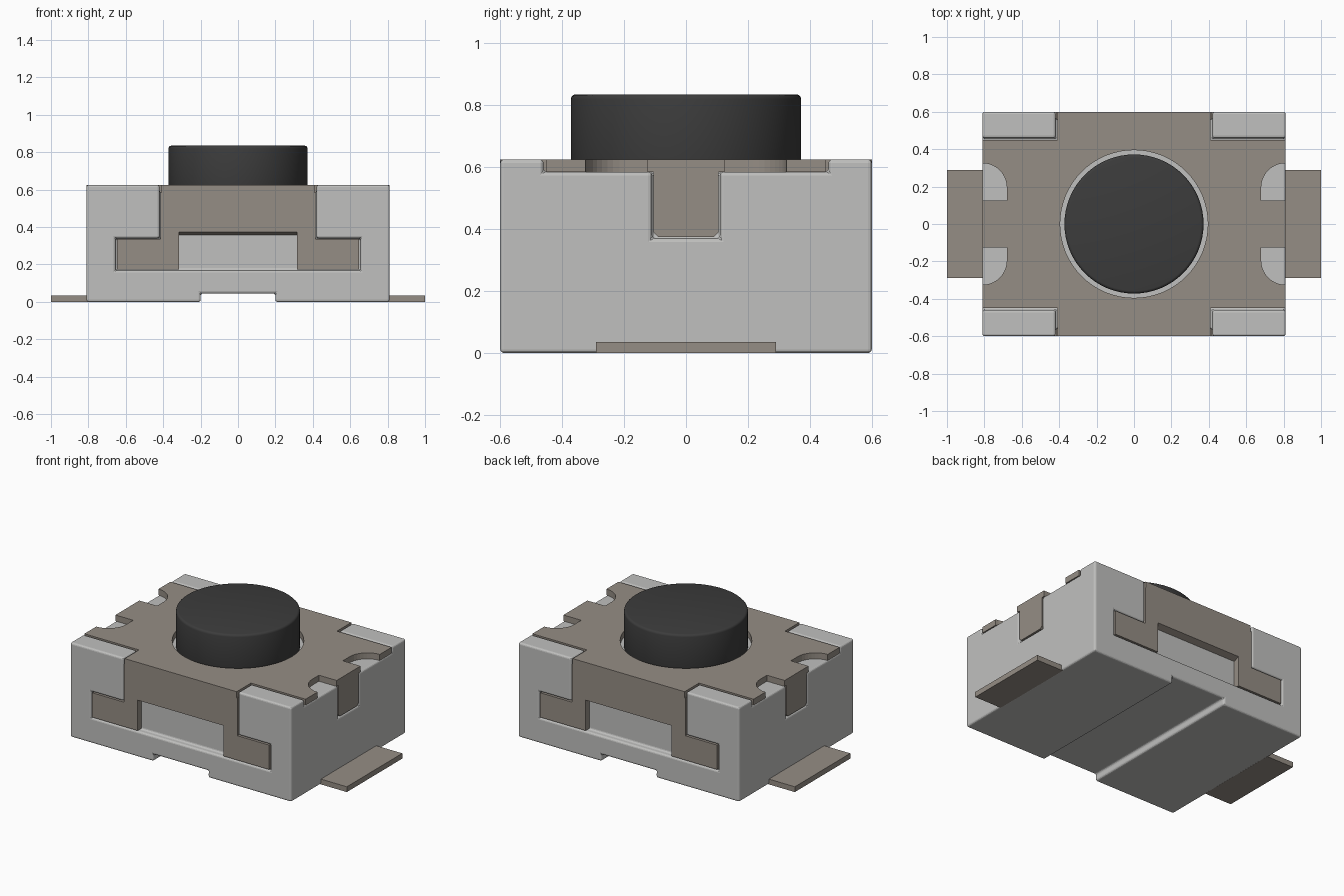
import bpy, bmesh, math
from mathutils import Vector

if "Cube" in bpy.data.objects:
    bpy.data.objects.remove(bpy.data.objects["Cube"], do_unlink=True)


def material(name, rgb):
    m = bpy.data.materials.new(name)
    m.use_nodes = True
    m.diffuse_color = (*rgb, 1)
    bsdf = m.node_tree.nodes["Principled BSDF"]
    bsdf.inputs["Base Color"].default_value = (*rgb, 1)
    bsdf.inputs["Roughness"].default_value = 0.6
    return m


GREY = material("light grey plastic", (0.53, 0.53, 0.52))
METAL = material("warm grey metal", (0.30, 0.267, 0.232))
BLACK = material("black plastic", (0.045, 0.045, 0.045))


def prism(name, pts, axis, lo, hi, mat=None):
    """Extrude a 2D outline along an axis; outline is in the other two axes."""
    place = {"x": lambda a, b, t: (t, a, b),
             "y": lambda a, b, t: (a, t, b),
             "z": lambda a, b, t: (a, b, t)}[axis]
    bm = bmesh.new()
    face = bm.faces.new([bm.verts.new(place(a, b, lo)) for a, b in pts])
    ext = bmesh.ops.extrude_face_region(bm, geom=[face])
    moved = [v for v in ext["geom"] if isinstance(v, bmesh.types.BMVert)]
    bmesh.ops.translate(bm, verts=moved, vec=Vector(place(0, 0, hi - lo)))
    bmesh.ops.recalc_face_normals(bm, faces=bm.faces)
    me = bpy.data.meshes.new(name)
    bm.to_mesh(me)
    bm.free()
    ob = bpy.data.objects.new(name, me)
    bpy.context.collection.objects.link(ob)
    if mat:
        me.materials.append(mat)
    return ob


def box(name, x, y, z, mat=None):
    return prism(name, [(x[0], y[0]), (x[1], y[0]), (x[1], y[1]), (x[0], y[1])],
                 "z", z[0], z[1], mat)


def circle(r, n=64):
    return [(r * math.cos(2 * math.pi * i / n), r * math.sin(2 * math.pi * i / n))
            for i in range(n)]


def apply(ob, mod):
    bpy.context.view_layer.objects.active = ob
    bpy.ops.object.modifier_apply(modifier=mod.name)


def cut(ob, cutter):
    mod = ob.modifiers.new("cut", "BOOLEAN")
    mod.operation, mod.solver, mod.object = "DIFFERENCE", "EXACT", cutter
    apply(ob, mod)
    bpy.data.objects.remove(cutter, do_unlink=True)


def bevel(ob, width, segments):
    mod = ob.modifiers.new("bevel", "BEVEL")
    mod.width, mod.segments, mod.limit_method = width, segments, "ANGLE"
    mod.angle_limit = math.radians(40)
    apply(ob, mod)


def mirror_x(half):
    return half + [(-x, y) for x, y in reversed(half)]


def mirror_xy(quad):
    half = quad + [(-x, y) for x, y in reversed(quad)]
    return half + [(-x, -y) for x, y in half]


X, Y, TOP, SEAT, T = 0.81, 0.60, 0.625, 0.585, 0.04

# Housing with recesses for the cover, a groove below and slots for the tabs
body = box("housing", (-X, X), (-Y, Y), (0, TOP), GREY)
cut(body, prism("cutter", mirror_xy([(0.95, 0.46), (0.42, 0.46), (0.42, 0.75)]),
                "z", SEAT, 0.8))
recess = mirror_x([(0.655, 0.168), (0.655, 0.34), (0.42, 0.34), (0.42, 0.7)])
for s in (-1, 1):
    a, b = sorted((s * (Y - T), s * 0.8))
    cut(body, prism("cutter", recess, "y", a, b))
    a, b = sorted((s * (X - T), s * 0.95))
    cut(body, box("cutter", (a, b), (-0.11, 0.11), (0.37, 0.7)))
cut(body, box("cutter", (-0.2, 0.2), (-0.8, 0.8), (-0.1, 0.045)))
bm = bmesh.new()
bm.from_mesh(body.data)
bmesh.ops.remove_doubles(bm, verts=bm.verts, dist=1e-5)
bmesh.ops.dissolve_limit(bm, angle_limit=0.01, verts=bm.verts, edges=bm.edges)
bm.to_mesh(body.data)
bm.free()
bevel(body, 0.012, 3)

# Cover top plate with rounded side notches and a round hole
arc = [(X - 0.13 * math.cos(t), 0.195 + 0.13 * math.sin(t))
       for t in (math.pi / 2 * i / 10 for i in range(11))]
quad = [(X, 0.125), (0.68, 0.125)] + arc + [(X, 0.45), (0.41, 0.45), (0.41, Y)]
plate = prism("cover_top", mirror_xy(quad), "z", SEAT, TOP, METAL)
cut(plate, prism("cutter", circle(0.395), "z", 0.5, 0.7))

# Cover skirts, window lintels, side tabs and solder terminals
skirt = mirror_x([(0.315, 0.375), (0.315, 0.173), (0.648, 0.173), (0.648, 0.335),
                  (0.415, 0.335), (0.415, SEAT)])
for s, end, side in ((-1, "front", "right"), (1, "back", "left")):
    a, b = sorted((s * (Y - T), s * Y))
    prism(end + "_skirt", skirt, "y", a, b, METAL)
    prism(end + "_window_lintel",
          [(s * Y, 0.375), (s * (Y - T), 0.358), (s * (Y - T), 0.375)],
          "x", -0.315, 0.315, METAL)
    a, b = sorted((s * (X - T), s * X))
    prism(side + "_tab", mirror_x([(0.09, 0.375), (0.105, 0.39), (0.105, SEAT)]),
          "x", a, b, METAL)
    a, b = sorted((s * 0.80, s * 1.0))
    box(side + "_terminal", (a, b), (-0.29, 0.29), (0, 0.035), METAL)

# Round push button
button = prism("push_button", circle(0.372), "z", SEAT - 0.01, 0.835, BLACK)
bevel(button, 0.015, 3)
bpy.ops.object.select_all(action="DESELECT")
button.select_set(True)
bpy.context.view_layer.objects.active = button
bpy.ops.object.shade_smooth_by_angle(angle=math.radians(35))
